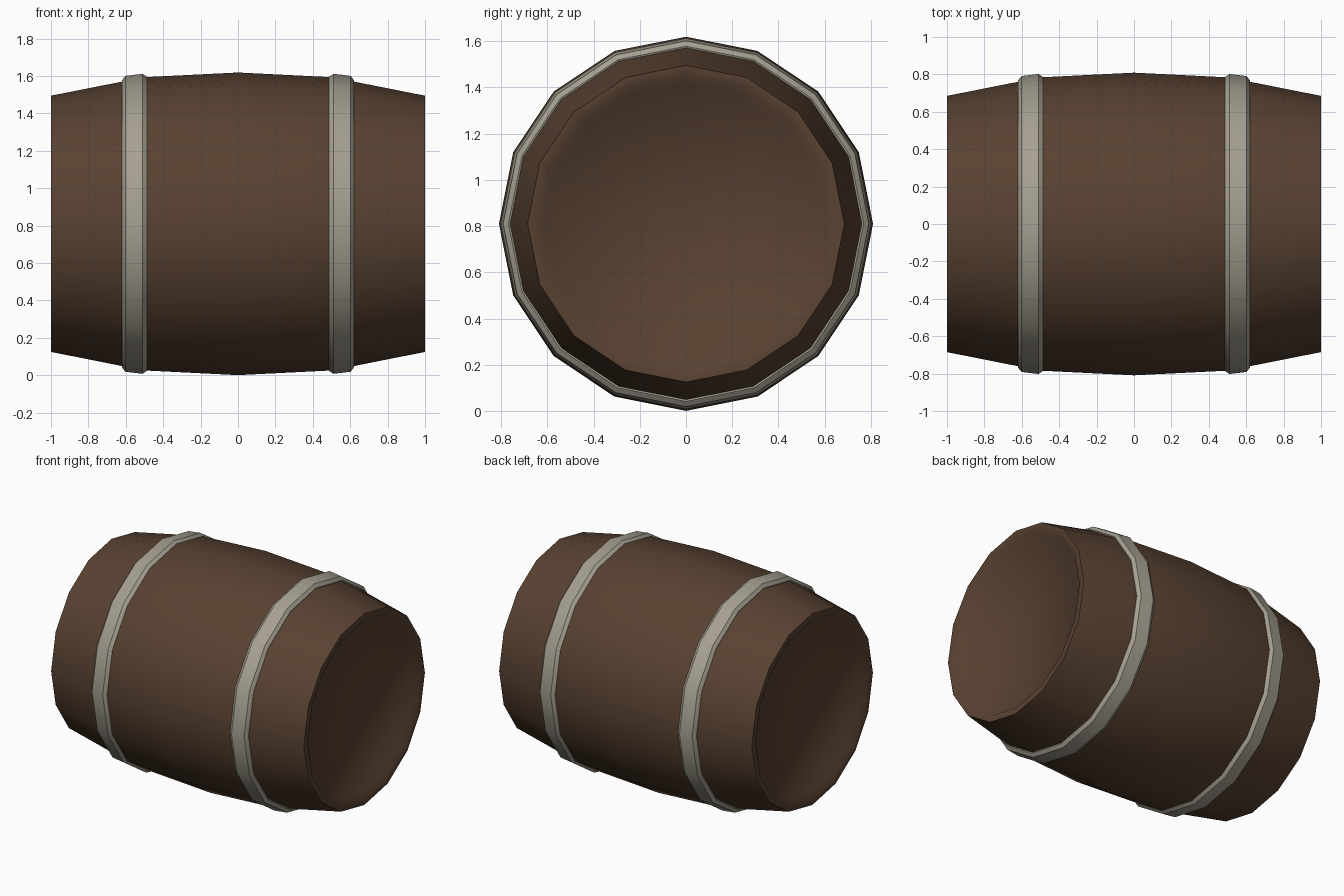
import bpy, bmesh, math

if "Cube" in bpy.data.objects:
    bpy.data.objects.remove(bpy.data.objects["Cube"])

SIDES = 16
CENTRE_Z = 0.81


def material(name, rgb):
    m = bpy.data.materials.new(name)
    m.diffuse_color = (*rgb, 1)
    m.use_nodes = True
    m.node_tree.nodes["Principled BSDF"].inputs["Base Color"].default_value = m.diffuse_color
    return m


def lathe(name, profile, mat, sharp_deg, closed=False):
    """Spin (x, radius) points around the x axis."""
    bm = bmesh.new()
    rings = []
    for x, r in profile:
        rings.append([bm.verts.new((x,
                                    r * math.sin(2 * math.pi * i / SIDES),
                                    CENTRE_Z + r * math.cos(2 * math.pi * i / SIDES)))
                      for i in range(SIDES)])
    pairs = list(zip(rings, rings[1:]))
    if closed:
        pairs.append((rings[-1], rings[0]))
    for a, b in pairs:
        for i in range(SIDES):
            j = (i + 1) % SIDES
            bm.faces.new((a[i], a[j], b[j], b[i]))
    if not closed:
        bm.faces.new(rings[0])
        bm.faces.new(rings[-1])
    bmesh.ops.recalc_face_normals(bm, faces=bm.faces)
    me = bpy.data.meshes.new(name)
    bm.to_mesh(me)
    bm.free()
    me.materials.append(mat)
    ob = bpy.data.objects.new(name, me)
    bpy.context.collection.objects.link(ob)
    bpy.ops.object.select_all(action='DESELECT')
    ob.select_set(True)
    bpy.context.view_layer.objects.active = ob
    bpy.ops.object.shade_smooth_by_angle(angle=math.radians(sharp_deg))
    return ob


wood = material("dark_wood", (0.098, 0.054, 0.031))
metal = material("grey_metal", (0.38, 0.35, 0.285))

# Bulging wooden body with a shallow recessed lid at each end
half = [(0.96, 0.605), (1.0, 0.64), (1.0, 0.685), (0.5, 0.784)]
body = [(-x, r) for x, r in half] + [(0, 0.809)] + half[::-1]
lathe("barrel_body", body, wood, 60)

# Two bevelled metal hoops
hoop = [(0.487, 0.786), (0.51, 0.802), (0.602, 0.791), (0.62, 0.768),
        (0.61, 0.745), (0.50, 0.765)]
for side, label in ((-1, "left"), (1, "right")):
    lathe(label + "_hoop", [(side * x, r) for x, r in hoop], metal, 30, closed=True)
